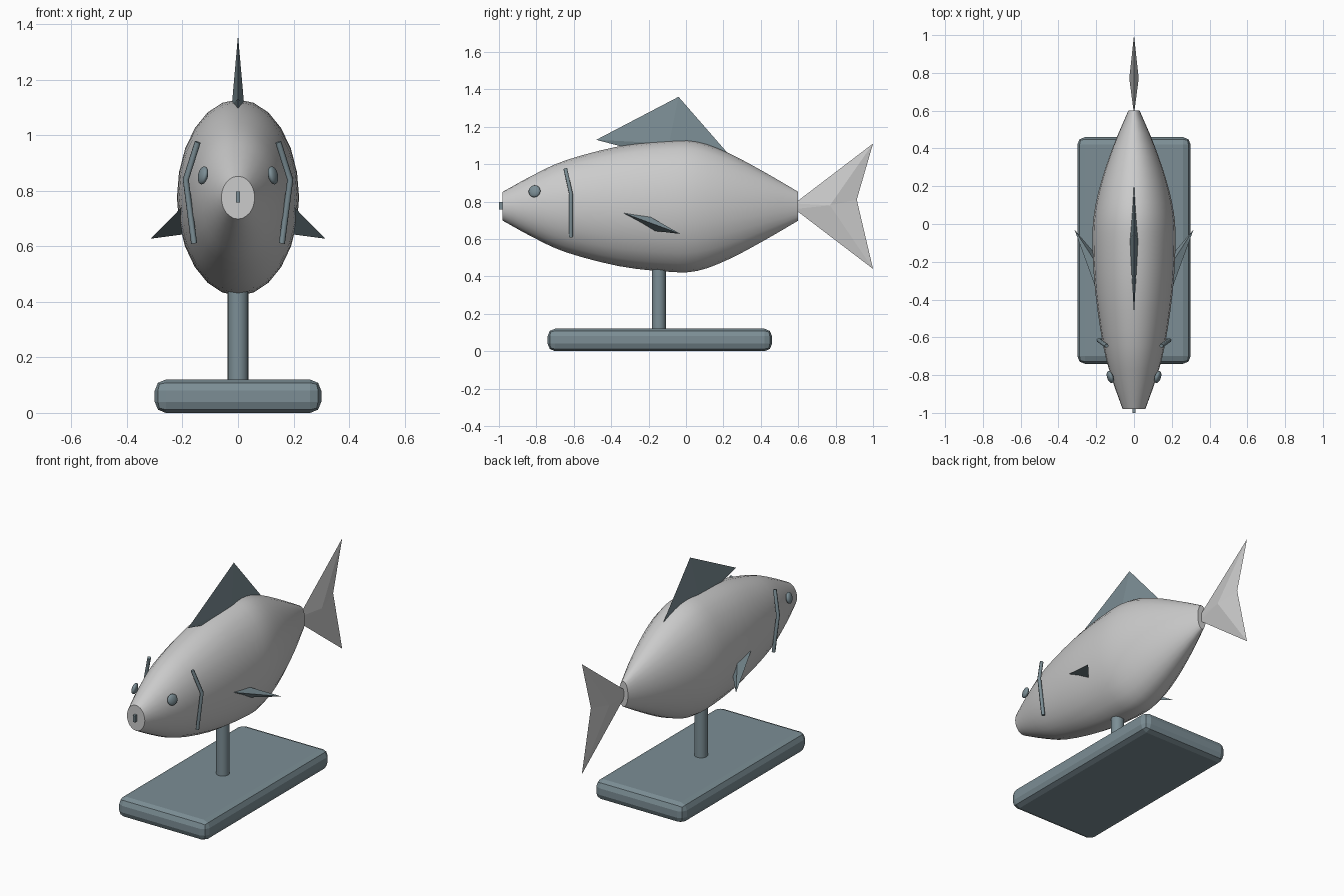
import bpy, bmesh, math
from mathutils import Vector

if "Cube" in bpy.data.objects:
    bpy.data.objects.remove(bpy.data.objects["Cube"])

slate = bpy.data.materials.new("slate")
slate.diffuse_color = (0.2, 0.27, 0.3, 1)
slate.use_nodes = True
slate.node_tree.nodes["Principled BSDF"].inputs["Base Color"].default_value = slate.diffuse_color


def make(name, verts, faces, mat=None):
    me = bpy.data.meshes.new(name)
    me.from_pydata(verts, [], faces)
    bm = bmesh.new()
    bm.from_mesh(me)
    bmesh.ops.recalc_face_normals(bm, faces=bm.faces)
    bm.to_mesh(me)
    bm.free()
    ob = bpy.data.objects.new(name, me)
    bpy.context.collection.objects.link(ob)
    if mat:
        me.materials.append(mat)
    return ob


def smooth(ob, deg=35):
    bpy.ops.object.select_all(action='DESELECT')
    bpy.context.view_layer.objects.active = ob
    ob.select_set(True)
    bpy.ops.object.shade_smooth_by_angle(angle=math.radians(deg))


def catmull(p, steps):
    q = [2 * p[0] - p[1]] + p + [2 * p[-1] - p[-2]]
    out = []
    for i in range(1, len(q) - 2):
        a, b, c, d = q[i - 1:i + 3]
        for s in range(steps):
            t = s / steps
            out.append(0.5 * (2 * b + (c - a) * t + (2 * a - 5 * b + 4 * c - d) * t * t
                              + (3 * b - a - 3 * c + d) * t ** 3))
    return out + [p[-1]]


# Body: elliptical rings given as (y, half width, half height)
MID = 0.775
stations = [Vector(s) for s in [
    (-0.98, 0.06, 0.077), (-0.82, 0.117, 0.165), (-0.645, 0.163, 0.245),
    (-0.36, 0.205, 0.32), (-0.1, 0.22, 0.35), (0.06, 0.211, 0.346),
    (0.23, 0.172, 0.283), (0.42, 0.107, 0.182), (0.6, 0.03, 0.077)]]
rings = catmull(stations, 3)
N = 24
verts = [(w * math.sin(2 * math.pi * k / N), y, MID + h * math.cos(2 * math.pi * k / N))
         for y, w, h in rings for k in range(N)]
faces = [(i * N + k, i * N + (k + 1) % N, (i + 1) * N + (k + 1) % N, (i + 1) * N + k)
         for i in range(len(rings) - 1) for k in range(N)]
faces += [tuple(range(N)), tuple(range(len(verts) - N, len(verts)))]
smooth(make("body", verts, faces))


# Upright fins: outline in (y, z) with a raised centre on both sides
def fin(name, outline, centre, half, mat=None):
    n = len(outline)
    v = [(0, y, z) for y, z in outline] + [(s * half, *centre) for s in (-1, 1)]
    f = [(k, (k + 1) % n, n + s) for k in range(n) for s in (0, 1)]
    return make(name, v, f, mat)


fin("dorsal_fin", [(-0.48, 1.13), (-0.04, 1.36), (0.235, 1.045), (-0.1, 1.03)],
    (-0.09, 1.11), 0.022, slate)
fin("tail_fin", [(0.58, 0.79), (1.0, 1.11), (0.913, 0.81), (1.0, 0.44), (0.58, 0.76)],
    (0.77, 0.78), 0.025)

for side, s in (("left", 1), ("right", -1)):
    # Side fin wedge
    make("pectoral_fin_" + side,
         [(s * 0.195, -0.36, 0.748), (s * 0.315, -0.03, 0.627),
          (s * 0.205, -0.2, 0.723), (s * 0.195, -0.17, 0.643)],
         [(0, 1, 2), (0, 1, 3), (1, 2, 3), (0, 2, 3)], slate)
    # Eye
    bpy.ops.mesh.primitive_uv_sphere_add(
        segments=16, ring_count=10, radius=1, location=(s * 0.126, -0.81, 0.855),
        rotation=(0, s * math.radians(-12), s * math.radians(-18)))
    eye = bpy.context.object
    eye.name = "eye_" + side
    eye.scale = (0.016, 0.033, 0.033)
    eye.data.materials.append(slate)
    smooth(eye, 60)
    # Gill bar
    cu = bpy.data.curves.new("gill_" + side, 'CURVE')
    cu.dimensions = '3D'
    cu.bevel_depth = 0.011
    cu.bevel_resolution = 1
    cu.use_fill_caps = True
    sp = cu.splines.new('POLY')
    sp.points.add(2)
    for p, co in zip(sp.points, [(0.145, -0.645, 0.975), (0.188, -0.615, 0.84),
                                 (0.158, -0.615, 0.61)]):
        p.co = (s * co[0], co[1], co[2], 1)
    cu.materials.append(slate)
    bpy.context.collection.objects.link(bpy.data.objects.new("gill_" + side, cu))


def box(name, loc, size, bevel=0):
    bpy.ops.mesh.primitive_cube_add(size=1, location=loc)
    ob = bpy.context.object
    ob.name = name
    ob.scale = size
    bpy.ops.object.transform_apply(location=False, rotation=False, scale=True)
    ob.data.materials.append(slate)
    if bevel:
        m = ob.modifiers.new("bevel", 'BEVEL')
        m.width = bevel
        m.segments = 2
    return ob


# Mouth, base and post
box("mouth", (0, -0.985, 0.777), (0.014, 0.03, 0.04))
box("base", (0, -0.14, 0.06), (0.6, 1.2, 0.12), 0.04)
bpy.ops.mesh.primitive_cylinder_add(vertices=20, radius=0.037, depth=0.42,
                                    location=(0, -0.145, 0.3))
post = bpy.context.object
post.name = "post"
post.data.materials.append(slate)
smooth(post)
